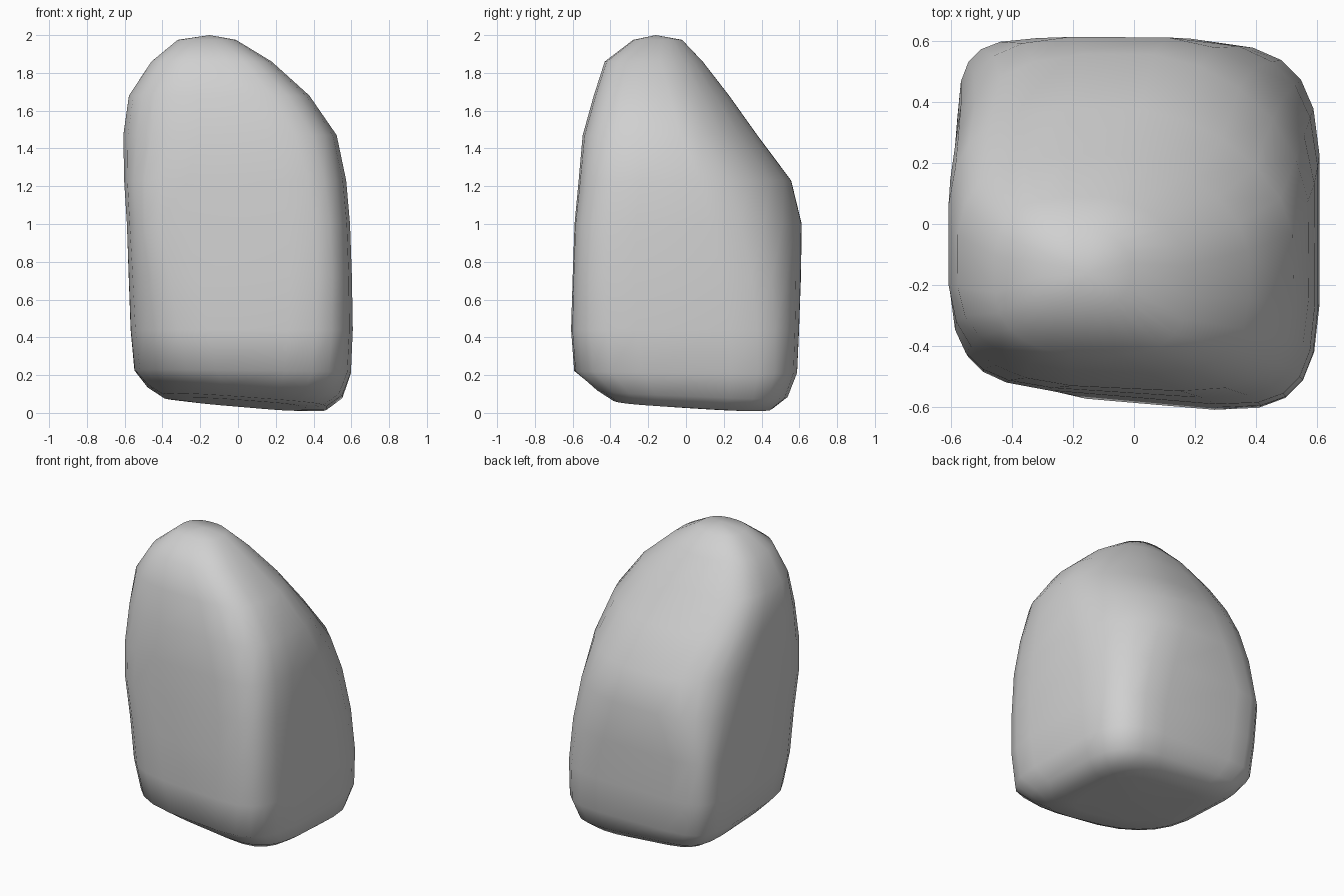
import bpy, bmesh
from math import cos, sin, pi, copysign

cube = bpy.data.objects.get("Cube")
if cube:
    bpy.data.objects.remove(cube)

SIDES = 24

# Rock cross-sections: height, x edges, y edges,
# squareness of the back +x, back -x, front -x and front +x corners
SECTIONS = [
    (0.055, -0.26, 0.34, -0.24, 0.36, (3.5, 5, 2.5, 3.5)),
    (0.065, -0.40, 0.47, -0.37, 0.46, (4, 6, 2.6, 4)),
    (0.12, -0.48, 0.555, -0.46, 0.54, (4.2, 6, 2.7, 4)),
    (0.22, -0.55, 0.60, -0.575, 0.59, (4.3, 6, 2.9, 4.3)),
    (0.44, -0.57, 0.61, -0.59, 0.60, (4.1, 6.5, 3.4, 4.6)),
    (0.72, -0.58, 0.605, -0.58, 0.61, (3.3, 7, 4.1, 5)),
    (1.00, -0.59, 0.595, -0.57, 0.615, (2.4, 4, 5.6, 5)),
    (1.23, -0.605, 0.575, -0.555, 0.56, (2, 3, 4.8, 4.5)),
    (1.47, -0.61, 0.525, -0.54, 0.38, (1.85, 3.5, 3.2, 3.8)),
    (1.68, -0.58, 0.38, -0.485, 0.23, (1.9, 3, 2.8, 3.5)),
    (1.86, -0.46, 0.18, -0.43, 0.09, (2, 3, 2.6, 3)),
    (1.975, -0.32, -0.01, -0.28, -0.02, (2.2, 2.5, 2.5, 2.5)),
]


def power(value, exponent):
    return copysign(abs(value) ** exponent, value)


def section_ring(bm, z, x0, x1, y0, y1, corners):
    ring = []
    for i in range(SIDES):
        a = 2 * pi * (i + 0.5) / SIDES
        square = corners[4 * i // SIDES]
        u, v = power(cos(a), 2 / square), power(sin(a), 2 / square)
        x = (x0 + x1) / 2 + u * (x1 - x0) / 2
        y = (y0 + y1) / 2 + v * (y1 - y0) / 2
        # Skew the front face and tilt the underside
        y -= 0.05 * u * max(0, -v) * min(1, 2 - z)
        tilt = max(0, 1 - z / 0.25)
        ring.append(bm.verts.new((x, y, z - tilt * (0.11 * x + 0.08 * y))))
    return ring


# Loft the rock through its sections
bm = bmesh.new()
rings = [section_ring(bm, *s) for s in SECTIONS]
for low, high in zip(rings, rings[1:]):
    for i in range(SIDES):
        j = (i + 1) % SIDES
        bm.faces.new((low[i], low[j], high[j], high[i]))

# Close the underside and the blunt peak
bottom = bm.verts.new((0.05, 0.06, 0.045))
peak = bm.verts.new((-0.15, -0.16, 2.0))
for i in range(SIDES):
    j = (i + 1) % SIDES
    bm.faces.new((bottom, rings[0][j], rings[0][i]))
    bm.faces.new((peak, rings[-1][i], rings[-1][j]))
bmesh.ops.recalc_face_normals(bm, faces=bm.faces)
for f in bm.faces:
    f.smooth = True

mesh = bpy.data.meshes.new("rock")
bm.to_mesh(mesh)
bm.free()
rock = bpy.data.objects.new("rock", mesh)
bpy.context.collection.objects.link(rock)

# Plain grey stone
stone = bpy.data.materials.new("stone grey")
stone.use_nodes = True
color = (0.63, 0.63, 0.63, 1)
stone.diffuse_color = color
bsdf = stone.node_tree.nodes["Principled BSDF"]
bsdf.inputs["Base Color"].default_value = color
bsdf.inputs["Roughness"].default_value = 0.8
mesh.materials.append(stone)
